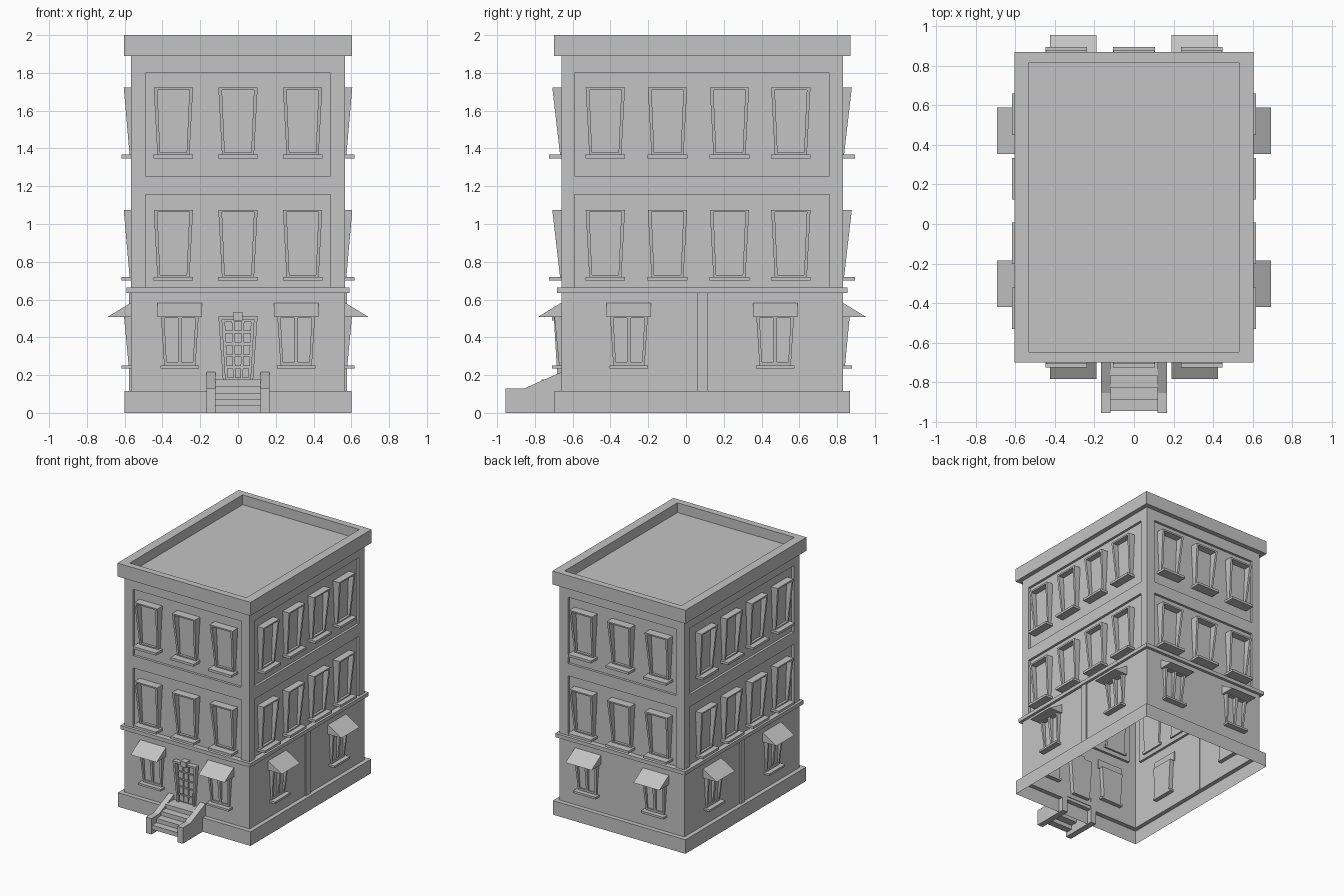
import bpy
import bmesh
from math import radians
from mathutils import Matrix, Vector

cube = bpy.data.objects.get("Cube")
if cube:
    bpy.data.objects.remove(cube, do_unlink=True)

STONE = (0.55, 0.55, 0.55, 1)
mat = bpy.data.materials.new("plain_grey")
mat.use_nodes = True
mat.diffuse_color = STONE
bsdf = next(n for n in mat.node_tree.nodes if n.type == 'BSDF_PRINCIPLED')
bsdf.inputs["Base Color"].default_value = STONE

HX, HY, CY = 0.567, 0.745, 0.085   # half sizes of the walls, centre in y
BACK = -0.035                      # how deep window parts reach into the wall


def finish(name, bm):
    mesh = bpy.data.meshes.new(name)
    bm.to_mesh(mesh)
    bm.free()
    mesh.materials.append(mat)
    obj = bpy.data.objects.new(name, mesh)
    bpy.context.scene.collection.objects.link(obj)


def shell(profile, cap=False):
    """Rectangular rings joined upwards; profile rows are (x offset, y offset, z)."""
    bm = bmesh.new()
    rings = []
    for ox, oy, z in profile:
        x, y = HX + ox, HY + oy
        rings.append([bm.verts.new((sx * x, CY + sy * y, z))
                      for sx, sy in ((-1, -1), (1, -1), (1, 1), (-1, 1))])
    for a, b in zip(rings, rings[1:]):
        for i in range(4):
            j = (i + 1) % 4
            bm.faces.new((a[i], a[j], b[j], b[i]))
    if cap:
        bm.faces.new(rings[-1])
    return bm


def slab(bm, place, pts, front, back=BACK):
    """Prism on a wall: pts are (across, up), front is one depth or one per point."""
    n = len(pts)
    if not isinstance(front, (list, tuple)):
        front = [front] * n
    f = [bm.verts.new(place @ Vector((u, -d, z))) for (u, z), d in zip(pts, front)]
    b = [bm.verts.new(place @ Vector((u, -back, z))) for u, z in pts]
    bm.faces.new(f)
    bm.faces.new(b[::-1])
    for i in range(n):
        j = (i + 1) % n
        bm.faces.new((f[j], f[i], b[i], b[j]))


def rect(u0, u1, z0, z1):
    return [(u0, z0), (u1, z0), (u1, z1), (u0, z1)]


def lerp(a, b, t):
    return a + (b - a) * t


class Leaning:
    """A tapered opening that leans outwards, addressed by s in -1..1 and t in 0..1."""

    def __init__(self, bm, place, u, z, width, depth):
        self.bm, self.place, self.u = bm, place, u
        self.z, self.width, self.depth = z, width, depth

    def bar(self, s0, s1, t0, t1, front=None):
        corners = rect(s0, s1, t0, t1)
        pts = [(self.u + s * lerp(*self.width, t), lerp(*self.z, t)) for s, t in corners]
        if front is None:
            front = [lerp(*self.depth, t) for s, t in corners]
        slab(self.bm, self.place, pts, front)

    def frame(self, jamb, bottom, top, pane):
        self.bar(-1, -1 + jamb, 0, 1)
        self.bar(1 - jamb, 1, 0, 1)
        self.bar(-1 + jamb, 1 - jamb, 1 - top, 1)
        if bottom:
            self.bar(-1 + jamb, 1 - jamb, 0, bottom)
        self.bar(-1 + jamb, 1 - jamb, bottom, 1 - top, pane)


# base, ledge and parapet with sunken roof
finish("base", shell([(.035, .037, 0), (.035, .037, .115), (0, 0, .115)]))
finish("ledge", shell([(0, 0, .635), (.022, .024, .635), (.022, .024, .665), (0, 0, .665)]))
finish("parapet_and_roof", shell([(0, 0, 1.89), (.037, .04, 1.89), (.037, .04, 2),
                                  (-.037, -.013, 2), (-.037, -.013, 1.92)], cap=True))

# walls with two rows of recessed panels
FLOORS = ((.665, 1.155), (1.255, 1.8))
PX, PY = 0.49, 0.675
bm = shell([(0, 0, z) for z in (.115, .665, 1.155, 1.255, 1.8, 1.89)])
for axis, c, half in (((1, 0, 0), 0, PX), ((0, 1, 0), CY, PY)):
    for side in (-1, 1):
        bmesh.ops.bisect_plane(bm, geom=bm.verts[:] + bm.edges[:] + bm.faces[:],
                               plane_co=Vector(axis) * (c + side * half), plane_no=axis)
bm.normal_update()
panels = []
for face in bm.faces:
    c = face.calc_center_median()
    across = abs(c.x) < PX if abs(face.normal.y) > .5 else abs(c.y - CY) < PY
    if across and any(lo < c.z < hi for lo, hi in FLOORS):
        panels.append(face)
normals = [f.normal.copy() for f in panels]
sunk = bmesh.ops.extrude_discrete_faces(bm, faces=panels)["faces"]
for face, normal in zip(sunk, normals):
    bmesh.ops.translate(bm, verts=face.verts[:], vec=normal * -.02)
finish("walls", bm)

# the four sides: turn, distance, upper windows, awning offset, window depths
ROW = (-.512, -.183, .145, .47)
SIDES = {
    "front": (0, HY, (-.342, 0, .342), .308, .048, .065),
    "right": (90, HX, ROW, .387, .038, .05),
    "back": (180, HY, (-.342, 0, .342), .308, .048, .065),
    "left": (-90, HX, [-u for u in ROW], .387, .038, .05),
}
for side, (turn, dist, row, awn, lean, sill) in SIDES.items():
    place = (Matrix.Translation((0, CY, 0)) @ Matrix.Rotation(radians(turn), 4, 'Z')
             @ Matrix.Translation((0, -dist, 0)))
    # upper windows
    for floor, z0 in (("middle", .72), ("top", 1.368)):
        for k, u in enumerate(row):
            bm = bmesh.new()
            w = Leaning(bm, place, u, (z0, z0 + .355), (.085, .104), (.007, lean))
            w.frame(.18, .03, .035, -.012)
            slab(bm, place, rect(u - .105, u + .105, z0 - .02, z0), sill)
            finish(f"{side}_{floor}_window_{k + 1}", bm)
    # ground windows with awnings
    for k, u in enumerate((-awn, awn)):
        bm = bmesh.new()
        w = Leaning(bm, place, u, (.252, .515), (.083, .1), (.012, .037))
        w.frame(.17, .07, .05, .004)
        w.bar(-.11, .11, .07, .95)
        slab(bm, place, rect(u - .102, u + .102, .235, .252), .05)
        finish(f"{side}_ground_window_{k + 1}", bm)
        bm = bmesh.new()
        slab(bm, place, rect(u - .118, u + .118, .507, .582), (.125, .125, .002, .002), -.01)
        finish(f"{side}_awning_{k + 1}", bm)
    # strip between the ground windows of the long sides
    if dist == HX:
        bm = bmesh.new()
        slab(bm, place, rect(-.028, .028, .115, .635), .01, -.005)
        finish(f"{side}_pilaster", bm)
    # door with panels and a keystone
    else:
        if side == "front":
            bm = bmesh.new()
            d = Leaning(bm, place, 0, (.175, .512), (.08, .104), (.02, .04))
            d.frame(.18, 0, .05, .004)
            for s in (-.5, 0, .5):
                for i in range(5):
                    t = .03 + i * .185
                    d.bar(s - .2, s + .2, t, t + .15, .014)
            slab(bm, place, rect(-.025, .025, .488, .535), .05)
            finish("door", bm)

# steps
bm = bmesh.new()
flat = Matrix.Translation((0, 0, 0))
fronts = (.945, .888, .827, .766, .655)
for i in range(4):
    top = .072 + i * .0345
    slab(bm, flat, rect(-.122, .122, top - .035, top), fronts[i], fronts[i + 1])
finish("steps", bm)

# sloping walls beside the steps
cheek = [(-.955, 0), (-.655, 0), (-.655, .218), (-.855, .13), (-.955, .13)]
for name, x in (("right_step_wall", -.167), ("left_step_wall", .118)):
    bm = bmesh.new()
    turn = Matrix.Translation((x, 0, 0)) @ Matrix.Rotation(radians(90), 4, 'Z')
    slab(bm, turn, cheek, .049, 0)
    finish(name, bm)
